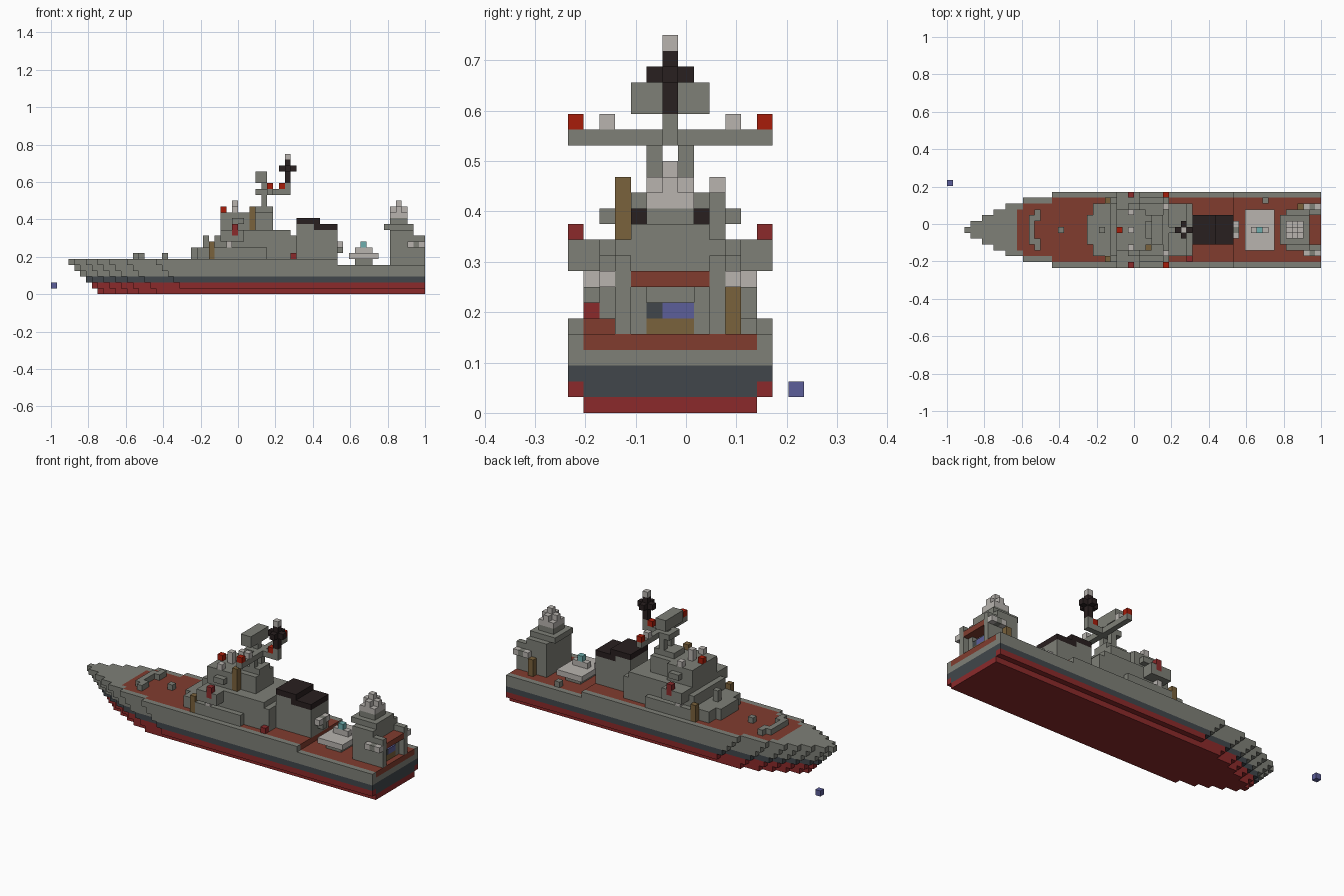
import bpy
import bmesh

if "Cube" in bpy.data.objects:
    bpy.data.objects.remove(bpy.data.objects["Cube"], do_unlink=True)

U = 2 / 64  # one block


def material(name, *rgb):
    mat = bpy.data.materials.new(name)
    colour = (*rgb, 1)
    mat.diffuse_color = colour
    mat.use_nodes = True
    mat.node_tree.nodes["Principled BSDF"].inputs["Base Color"].default_value = colour
    return mat


GREY = material("ship grey", .21, .215, .185)
RED = material("hull red", .26, .023, .024)
SLATE = material("waterline slate", .052, .062, .07)
DECK = material("deck rust", .22, .046, .028)
LIGHT = material("pale grey", .48, .455, .43)
BLACK = material("funnel black", .022, .014, .014)
BROWN = material("door brown", .195, .122, .045)
BLUE = material("blue", .107, .112, .32)
LAMP = material("lamp red", .39, .012, .003)
TEAL = material("teal", .156, .43, .43)


def blocks(name, mat, boxes):
    """Each box is (first x, last x, first y, last y, first z, last z) in blocks."""
    bm = bmesh.new()
    for box in boxes:
        lo, hi = box[::2], box[1::2]
        for v in bmesh.ops.create_cube(bm, size=1)["verts"]:
            x, y, z = (h + 1 if c > 0 else l for c, l, h in zip(v.co, lo, hi))
            v.co = (x * U - 1, (y - 1.5) * U, z * U)
    mesh = bpy.data.meshes.new(name)
    bm.to_mesh(mesh)
    bm.free()
    mesh.materials.append(mat)
    obj = bpy.data.objects.new(name, mesh)
    bpy.context.scene.collection.objects.link(obj)
    return obj


def centred(name, mat, x0, x1, half, z0, z1):
    return blocks(name, mat, [(x0, x1, -half, half, z0, z1)])


def pair(name, mat, x0, x1, y0, y1, z0, z1):
    return blocks(name, mat, [(x0, x1, y0, y1, z0, z1), (x0, x1, -y1, -y0, z0, z1)])


def single(name, mat, x, y, z0, z1):
    return blocks(name, mat, [(x, x, y, y, z0, z1)])


# Hull: stepped layers, each set back one block below the one above
STARTS = [3, 4, 6, 8, 10, 13, 18]  # where each half width begins at deck level


def stations(shift, end, widest=6):
    for half, start in enumerate(STARTS[:widest + 1]):
        last = end if half == widest else STARTS[half + 1] + shift - 1
        yield start + shift, last, half


def layer(name, mat, z, end, widest=6):
    blocks(name, mat, [(a, b, -h, h, z, z) for a, b, h in stations(5 - z, end, widest)])


layer("keel_layer", RED, 0, 63, 5)
layer("lower_hull", RED, 1, 62)
pair("stern_corners", RED, 63, 63, 6, 6, 1, 1)
centred("stern_plate", SLATE, 63, 63, 5, 1, 1)
layer("waterline_band", SLATE, 2, 63)
layer("upper_hull", GREY, 3, 63)
layer("hull_below_deck", GREY, 4, 48)

# Decks with a one block grey border
centred("aft_deck", DECK, 49, 63, 5, 4, 4)
pair("aft_deck_border", GREY, 49, 63, 6, 6, 4, 4)
for a, b, h in stations(0, 48):
    if h < 5:
        centred("bow_deck", GREY, a, b if h < 4 else b - 1, h, 5, 5)
    else:
        centred("fore_deck", DECK, a, b, h - 1, 5, 5)
        pair("fore_deck_border", GREY, a, b, h, h, 5, 5)
centred("fore_deck_tip", DECK, 12, 12, 3, 5, 5)
pair("fore_deck_tip_border", GREY, 12, 12, 4, 4, 5, 5)
centred("breakwater", GREY, 14, 14, 2, 6, 6)
pair("breakwater_ends", GREY, 15, 15, 2, 3, 6, 6)
single("capstan", GREY, 19, 0, 6, 6)

# Forward house and bridge
centred("house_front_step", GREY, 24, 24, 2, 6, 7)
centred("house_lower", GREY, 25, 41, 4, 6, 7)
centred("house_middle", GREY, 28, 41, 4, 8, 8)
centred("house_upper", GREY, 28, 41, 4, 9, 9)
centred("house_roof", GREY, 29, 40, 4, 10, 10)
single("fore_director", GREY, 26, 0, 8, 9)
pair("house_doors", BROWN, 27, 27, 5, 5, 6, 8)
pair("house_wall", GREY, 28, 36, 5, 5, 6, 7)
pair("wing_supports", LIGHT, 30, 30, 5, 5, 8, 8)
pair("bridge_wings", GREY, 29, 32, 5, 6, 9, 9)
for x0, x1 in ((29, 30), (32, 32)):
    pair("wing_rail", GREY, x0, x1, 5, 6, 10, 10)
pair("wing_inner", GREY, 31, 31, 5, 5, 10, 10)
pair("wing_lamps", RED, 31, 31, 6, 6, 10, 11)
single("life_ring", RED, 41, -5, 6, 6)
centred("bridge", GREY, 29, 33, 3, 11, 13)
pair("bridge_side_boxes", GREY, 31, 32, 4, 4, 12, 12)
single("bridge_lamp", LAMP, 29, 0, 14, 14)
single("bridge_aerial", LIGHT, 31, 0, 14, 15)
pair("bridge_spotlights", LIGHT, 31, 31, 3, 3, 14, 14)

# Main mast
centred("mast_house", GREY, 34, 37, 2, 11, 13)
single("mast_door", BROWN, 34, -3, 11, 14)
centred("mast_base", GREY, 34, 37, 1, 14, 14)
pair("mast_legs", GREY, 36, 36, 1, 1, 15, 16)
centred("mast_platform", GREY, 35, 36, 1, 17, 17)
centred("yardarm", GREY, 37, 37, 6, 17, 17)
pair("yardarm_red_lamps", LAMP, 37, 37, 6, 6, 18, 18)
pair("yardarm_white_lamps", LIGHT, 37, 37, 4, 4, 18, 18)
single("radar_post", GREY, 36, 0, 18, 18)
centred("radar_block", GREY, 35, 36, 2, 19, 20)
centred("mast_arm", GREY, 38, 40, 0, 17, 17)
single("mast_arm_lamp", LAMP, 39, 0, 18, 18)
single("topmast_foot", GREY, 40, 0, 18, 18)
single("topmast", BLACK, 40, 0, 19, 22)
pair("topmast_side_drums", BLACK, 40, 40, 1, 1, 21, 21)
for x in (39, 41):
    single("topmast_drum", BLACK, x, 0, 21, 21)
single("masthead", LIGHT, 40, 0, 23, 23)

# Funnel
centred("funnel_casing", GREY, 42, 48, 2, 6, 10)
centred("funnel_collar", GREY, 42, 44, 2, 11, 11)
centred("funnel_fore_cap", BLACK, 42, 45, 2, 12, 12)
centred("funnel_aft_cap", BLACK, 45, 48, 2, 11, 11)
pair("funnel_vents", LIGHT, 49, 49, 1, 1, 8, 8)
single("funnel_vent_middle", GREY, 49, 0, 7, 8)

# Raised platform amidships
centred("platform_base", GREY, 52, 54, 2, 5, 5)
centred("platform", LIGHT, 51, 55, 3, 6, 6)
centred("platform_fitting", LIGHT, 52, 54, 0, 7, 7)
single("platform_dome", TEAL, 53, 0, 8, 8)
single("deck_bollard", GREY, 54, 5, 5, 5)

# Aft house with an open stern bay
centred("aft_house", GREY, 58, 61, 3, 5, 10)
centred("aft_platform", GREY, 57, 61, 2, 11, 11)
centred("gun_pedestal", GREY, 58, 60, 1, 12, 12)
centred("gun_mount", LIGHT, 58, 60, 1, 13, 13)
centred("gun_mount_top", LIGHT, 58, 60, 0, 14, 14)
pair("gun_barrels", LIGHT, 59, 59, 1, 1, 14, 14)
single("gun_mount_peak", LIGHT, 59, 0, 15, 15)
pair("bay_walls", GREY, 62, 63, 3, 3, 5, 9)
pair("bay_posts", GREY, 62, 62, 2, 2, 5, 7)
centred("bay_roof", DECK, 62, 63, 2, 8, 8)
centred("bay_chest", BROWN, 62, 62, 1, 5, 5)
blocks("bay_blue_cargo", BLUE, [(62, 62, 0, 1, 6, 6)])
single("bay_dark_cargo", SLATE, 62, -1, 6, 6)
single("aft_door", BROWN, 60, 4, 5, 7)
for x in (61, 63):
    pair("stern_lamps", LIGHT, x, x, 4, 4, 8, 8)
pair("stern_lamp_rail", GREY, 62, 62, 4, 4, 8, 8)

# Loose buoy off the bow
single("buoy", BLUE, 0, 8, 1, 1)
